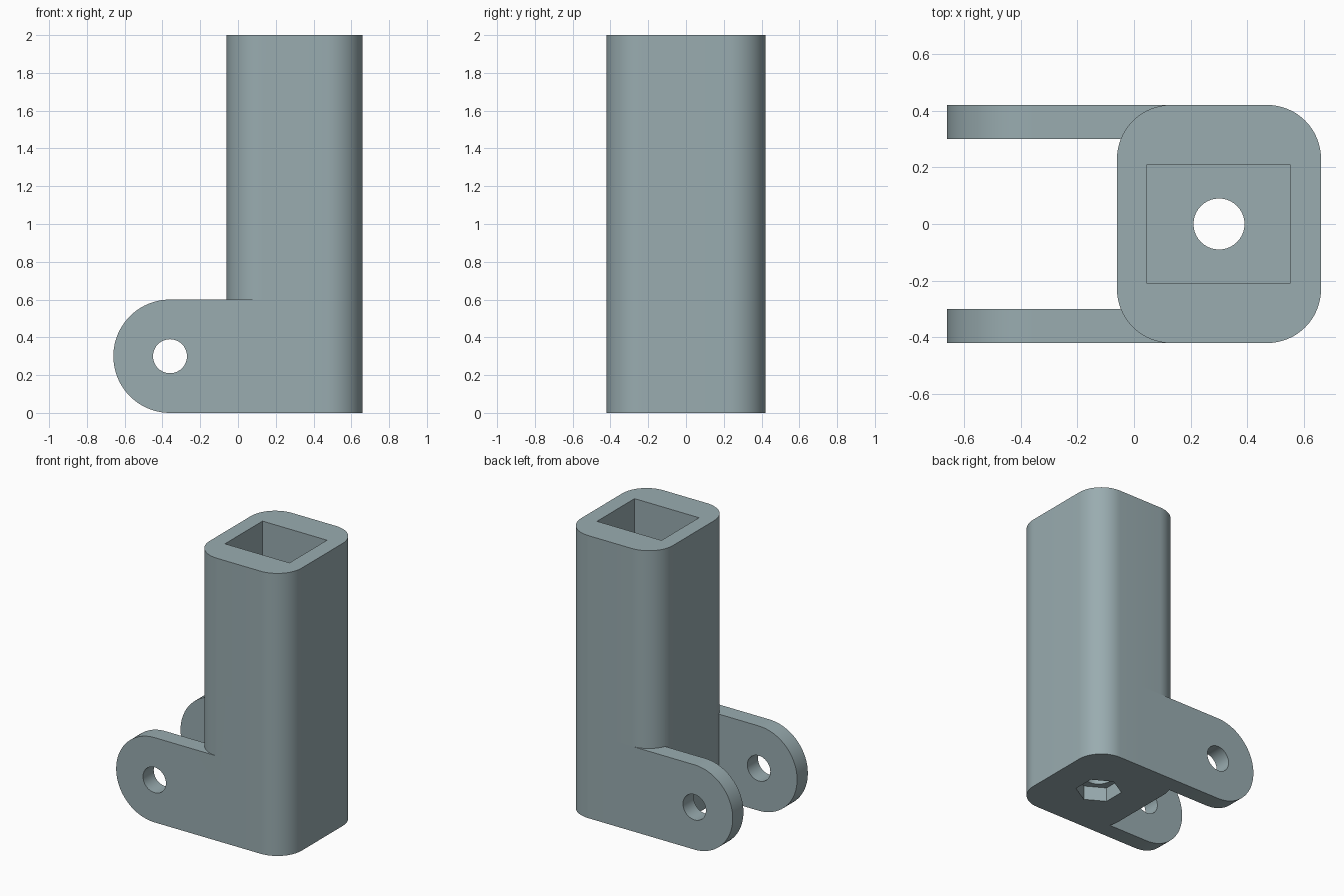
import bpy, bmesh, math
from mathutils import Matrix

if "Cube" in bpy.data.objects:
    bpy.data.objects.remove(bpy.data.objects["Cube"])

metal = bpy.data.materials.new("blue_grey")
metal.diffuse_color = (0.32, 0.413, 0.434, 1)
metal.use_nodes = True
metal.node_tree.nodes["Principled BSDF"].inputs["Base Color"].default_value = metal.diffuse_color


def arc(cx, cy, r, a0, a1, n):
    """Points on an arc, angles in degrees."""
    return [(cx + r * math.cos(math.radians(a0 + (a1 - a0) * i / n)),
             cy + r * math.sin(math.radians(a0 + (a1 - a0) * i / n))) for i in range(n + 1)]


def circle(cx, cy, r, n, start=0):
    return arc(cx, cy, r, start, start + 360, n)[:-1]


def prism(name, outline, lo, hi, along_y=False):
    """Extrude a 2D outline along z, or an x/z outline along y."""
    bm = bmesh.new()
    face = bm.faces.new([bm.verts.new((x, y, lo)) for x, y in outline])
    new = bmesh.ops.extrude_face_region(bm, geom=[face])["geom"]
    bmesh.ops.translate(bm, vec=(0, 0, hi - lo),
                        verts=[g for g in new if isinstance(g, bmesh.types.BMVert)])
    if along_y:
        swap = Matrix(((1, 0, 0), (0, 0, 1), (0, 1, 0)))
        for v in bm.verts:
            v.co = swap @ v.co
    bmesh.ops.recalc_face_normals(bm, faces=bm.faces)
    mesh = bpy.data.meshes.new(name)
    bm.to_mesh(mesh)
    bm.free()
    mesh.materials.append(metal)
    obj = bpy.data.objects.new(name, mesh)
    bpy.context.collection.objects.link(obj)
    return obj


def combine(target, tool, operation):
    """Apply a boolean and remove the tool object."""
    tool.hide_render = True
    mod = target.modifiers.new(operation, 'BOOLEAN')
    mod.operation, mod.object, mod.solver = operation, tool, 'EXACT'
    bpy.context.view_layer.objects.active = target
    bpy.ops.object.modifier_apply(modifier=mod.name)
    bpy.data.objects.remove(tool)


# Upright tube with rounded corners
X0, X1, Y, R = -0.06, 0.66, 0.42, 0.19
outline = (arc(X1 - R, Y - R, R, 0, 90, 16) + arc(X0 + R, Y - R, R, 90, 180, 16)
           + arc(X0 + R, R - Y, R, 180, 270, 16) + arc(X1 - R, R - Y, R, 270, 360, 16))
bracket = prism("clevis_bracket", outline, 0, 2)

# Pair of round-ended lugs
lug = arc(-0.36, 0.3, 0.3, 90, 270, 40) + [(0.3, 0), (0.3, 0.6)]
for y in (-0.42, 0.30):
    combine(bracket, prism("lug", lug, y, y + 0.12, True), 'UNION')

# Pin hole through both lugs
combine(bracket, prism("pin_hole", circle(-0.36, 0.3, 0.09, 40), -0.6, 0.6, True), 'DIFFERENCE')

# Square socket, bolt hole and hexagonal nut recess
socket = [(0.045, -0.21), (0.55, -0.21), (0.55, 0.21), (0.045, 0.21)]
combine(bracket, prism("socket", socket, 0.3, 2.1), 'DIFFERENCE')
combine(bracket, prism("bolt_hole", circle(0.3, 0, 0.09, 40), -0.1, 0.5), 'DIFFERENCE')
combine(bracket, prism("nut_recess", circle(0.3, 0, 0.15, 6, 30), -0.1, 0.1), 'DIFFERENCE')

# Smooth the rounded walls, keep edges crisp
bpy.ops.object.select_all(action='DESELECT')
bracket.select_set(True)
bpy.context.view_layer.objects.active = bracket
bpy.ops.object.shade_smooth_by_angle(angle=math.radians(30))
